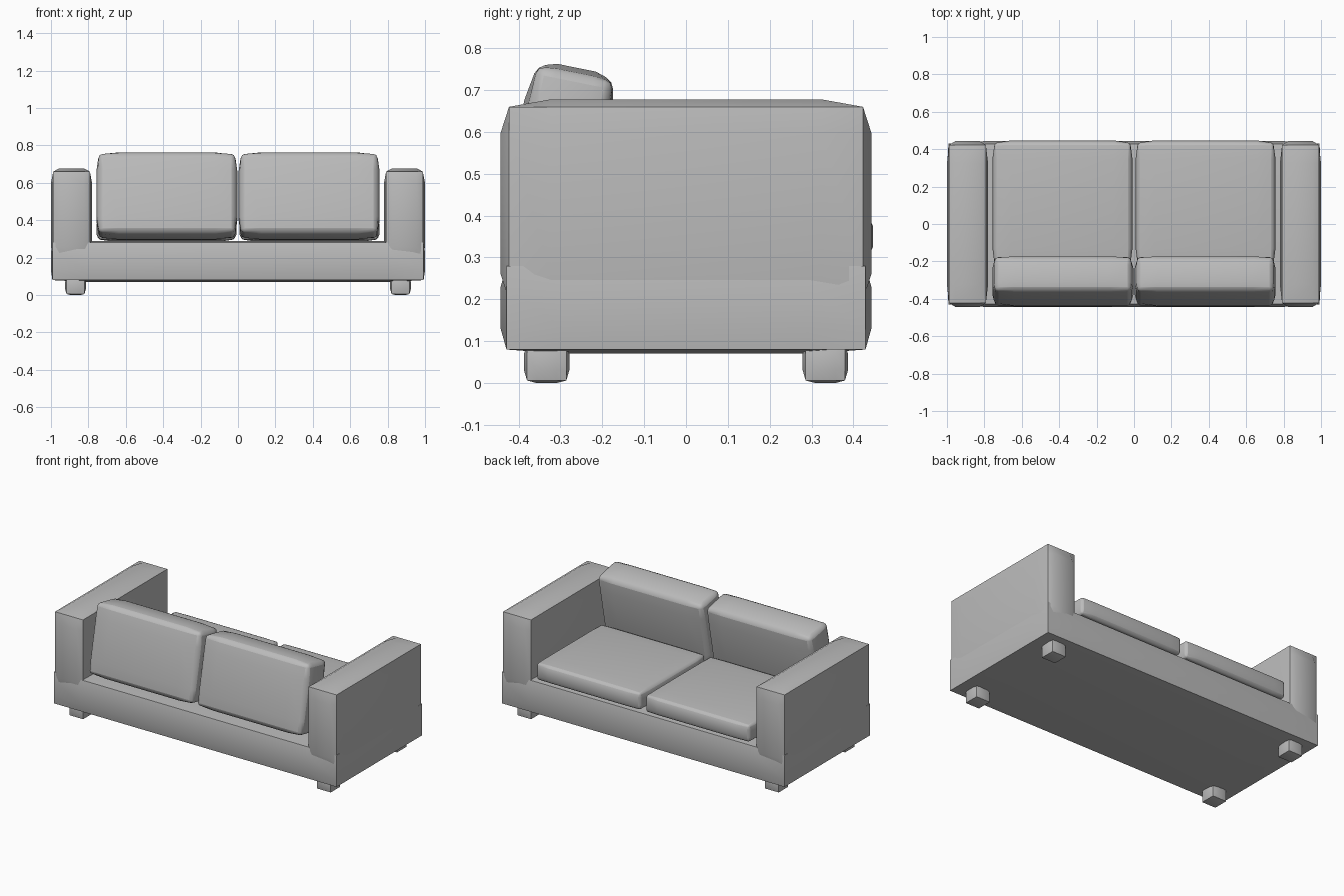
import bpy, bmesh, math
from mathutils import Vector

if "Cube" in bpy.data.objects:
    bpy.data.objects.remove(bpy.data.objects["Cube"], do_unlink=True)

fabric = bpy.data.materials.new("grey_fabric")
fabric.use_nodes = True
GREY = (0.5, 0.5, 0.5, 1)
fabric.diffuse_color = GREY
fabric.node_tree.nodes["Principled BSDF"].inputs["Base Color"].default_value = GREY


def soft_box(name, low, high, inset, drop, tilt=0, bevel=0):
    """Box with padded faces: edges are pulled in by drop, faces are flat beyond inset."""
    low, high = Vector(low), Vector(high)
    half = (high - low) / 2
    bm = bmesh.new()
    bmesh.ops.create_cube(bm, size=2)
    bmesh.ops.subdivide_edges(bm, edges=bm.edges[:], cuts=2, use_grid_fill=True)
    for v in bm.verts:
        outer = [abs(c) > 0.9 for c in v.co]
        on_edge = sum(outer) > 1
        for a in range(3):
            reach = half[a] - (drop[a] if on_edge else 0) if outer[a] else half[a] - inset[a]
            v.co[a] = math.copysign(reach, v.co[a])
    mesh = bpy.data.meshes.new(name)
    bm.to_mesh(mesh)
    bm.free()
    mesh.materials.append(fabric)
    ob = bpy.data.objects.new(name, mesh)
    bpy.context.collection.objects.link(ob)
    ob.location = (low + high) / 2
    ob.rotation_euler.x = math.radians(tilt)
    if bevel:
        mod = ob.modifiers.new("soft_edge", "BEVEL")
        mod.width, mod.segments = bevel, 2
        mod.limit_method, mod.angle_limit = "ANGLE", math.radians(40)
    bpy.ops.object.select_all(action="DESELECT")
    ob.select_set(True)
    bpy.context.view_layer.objects.active = ob
    bpy.ops.object.shade_smooth_by_angle(angle=math.radians(35))
    return ob


def mirrored(name, low, high, *args, **kw):
    """The same part on the left (+x) and right (-x)."""
    soft_box("left_" + name, low, high, *args, **kw)
    soft_box("right_" + name, (-high[0], *low[1:]), (-low[0], *high[1:]), *args, **kw)


# Base frame
soft_box("base", (-1, -0.443, 0.07), (1, 0.443, 0.29), (0.2, 0.15, 0.06), (0.008, 0.014, 0.01))

# Arms
mirrored("arm", (0.78, -0.443, 0.18), (1, 0.443, 0.678), (0.045, 0.12, 0.08), (0.012, 0.02, 0.018))

# Seat cushions
mirrored("seat_cushion", (0.008, -0.23, 0.285), (0.757, 0.447, 0.415),
         (0.1, 0.1, 0.04), (0.012, 0.014, 0.012), bevel=0.012)

# Back cushions, leaning over the seat
mirrored("back_cushion", (0.004, -0.414, 0.302), (0.757, -0.2, 0.758),
         (0.12, 0.06, 0.1), (0.012, 0.014, 0.014), tilt=-11.5, bevel=0.02)

# Feet
for side, y in (("front", -0.333), ("back", 0.333)):
    mirrored(side + "_foot", (0.814, y - 0.054, 0), (0.924, y + 0.054, 0.1),
             (0.03, 0.03, 0.03), (0.007, 0.007, 0.006))
